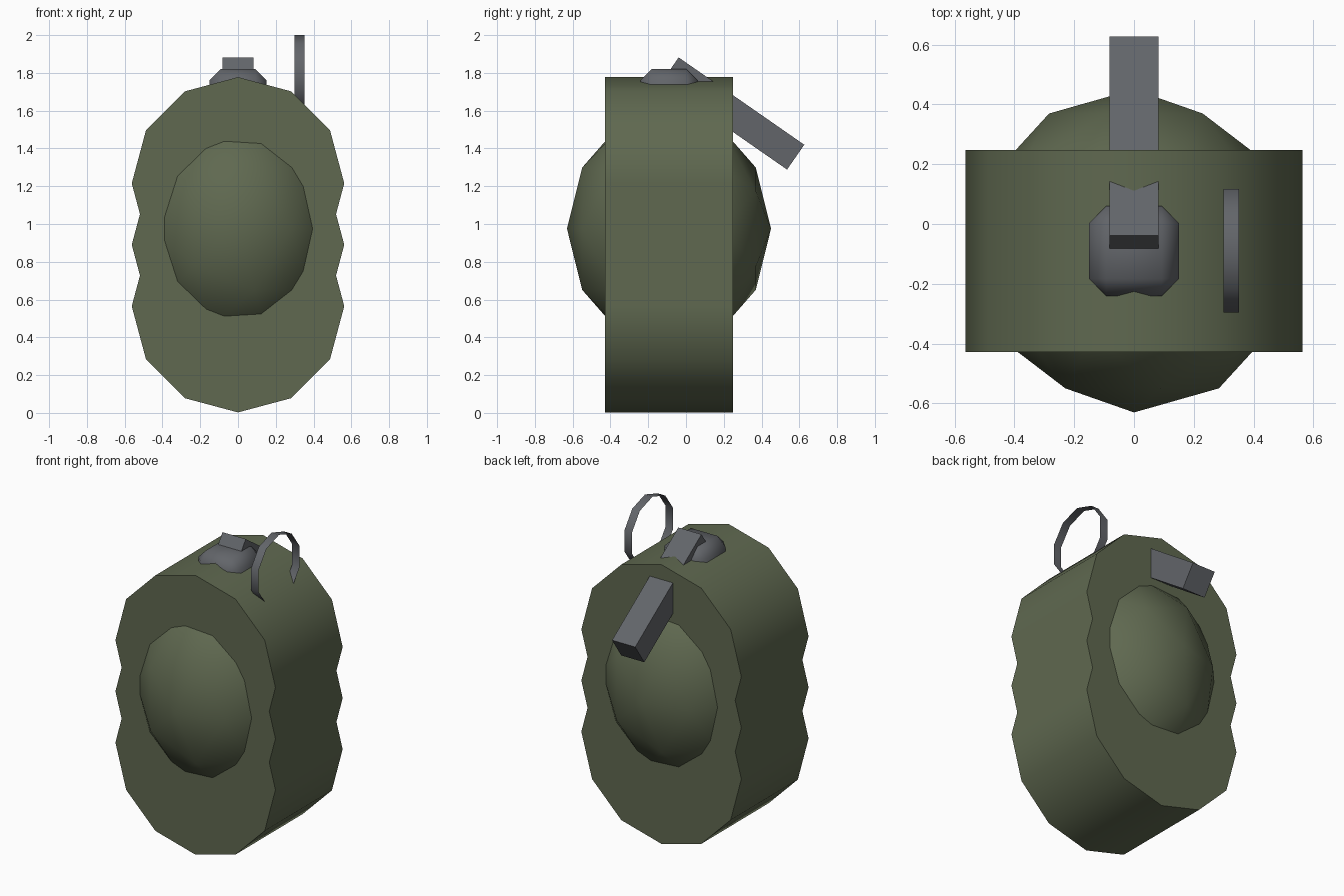
import bpy
import bmesh
from math import sin, cos, radians
from mathutils import Matrix

cube = bpy.data.objects.get("Cube")
if cube:
    bpy.data.objects.remove(cube, do_unlink=True)


def make_material(name, color):
    mat = bpy.data.materials.new(name)
    mat.use_nodes = True
    mat.diffuse_color = color
    bsdf = next(n for n in mat.node_tree.nodes if n.type == 'BSDF_PRINCIPLED')
    bsdf.inputs["Base Color"].default_value = color
    bsdf.inputs["Roughness"].default_value = 0.7
    return mat


olive = make_material("olive green", (0.115, 0.14, 0.08, 1))
steel = make_material("steel grey", (0.123, 0.13, 0.143, 1))


def finish(bm, name, mat, smooth_angle=None):
    mesh = bpy.data.meshes.new(name)
    bm.to_mesh(mesh)
    bm.free()
    mesh.materials.append(mat)
    obj = bpy.data.objects.new(name, mesh)
    bpy.context.collection.objects.link(obj)
    bpy.ops.object.select_all(action='DESELECT')
    obj.select_set(True)
    bpy.context.view_layer.objects.active = obj
    if smooth_angle:
        bpy.ops.object.shade_smooth_by_angle(angle=radians(smooth_angle))
    return obj


def box(name, size, center, tilt=0, bevel=0, smooth_angle=None):
    bm = bmesh.new()
    bmesh.ops.create_cube(bm, size=1, matrix=Matrix.Diagonal((*size, 1)))
    if bevel:
        bmesh.ops.bevel(bm, geom=bm.edges[:], offset=bevel, segments=1,
                        affect='EDGES')
    bm.transform(Matrix.Translation(center) @ Matrix.Rotation(radians(tilt), 4, 'X'))
    return finish(bm, name, steel, smooth_angle)


MID_Y = -0.09

# Body: outline of three overlapping twelve-sided discs, extruded in depth
R, STEP, MID_Z, DEPTH = 0.5625, 0.325, 0.89, 0.675
arc = [(R * cos(radians(a)), R * sin(radians(a))) for a in range(0, 181, 30)]
waist = 0.519
left_side = [(-waist, STEP / 2), (-R, 0), (-waist, -STEP / 2)]
outline = [(x, z + STEP) for x, z in arc] + left_side
outline += [(-x, -z) for x, z in outline]

bm = bmesh.new()
face = bm.faces.new([bm.verts.new((x, MID_Y - DEPTH / 2, z + MID_Z))
                     for x, z in outline])
solid = bmesh.ops.extrude_face_region(bm, geom=[face])
verts = [v for v in solid["geom"] if isinstance(v, bmesh.types.BMVert)]
bmesh.ops.translate(bm, verts=verts, vec=(0, DEPTH, 0))
bmesh.ops.recalc_face_normals(bm, faces=bm.faces[:])
finish(bm, "body", olive, 40)

# Core: stretched faceted ball bulging out of both faces
bm = bmesh.new()
bmesh.ops.create_icosphere(bm, subdivisions=2, radius=0.54)
bm.transform(Matrix.Translation((0, MID_Y, 0.975))
             @ Matrix.Diagonal((1, 1, 1.2, 1))
             @ Matrix.Rotation(radians(90), 4, 'X'))
finish(bm, "core_bulge", olive, 40)

# Fuse cap and safety lever
box("fuse_cap", (0.3, 0.3, 0.3), (0, MID_Y, 1.67), bevel=0.057, smooth_angle=50)
box("safety_lever", (0.163, 0.81, 0.16), (0, 0.248, 1.585), tilt=-34.8)

# Pull ring: thin open band standing on the shoulder
bm = bmesh.new()
bmesh.ops.create_cone(bm, cap_ends=False, segments=10, radius1=0.217,
                      radius2=0.217, depth=0.053)
bm.transform(Matrix.Rotation(radians(90), 4, 'Y'))
top = max(v.co.z for v in bm.verts)
if sum(v.co.z > top - 0.001 for v in bm.verts) > 2:
    bm.transform(Matrix.Rotation(radians(18), 4, 'X'))
bm.transform(Matrix.Translation((0.325, MID_Y, 1.783)))
finish(bm, "pull_ring", steel, 40)
